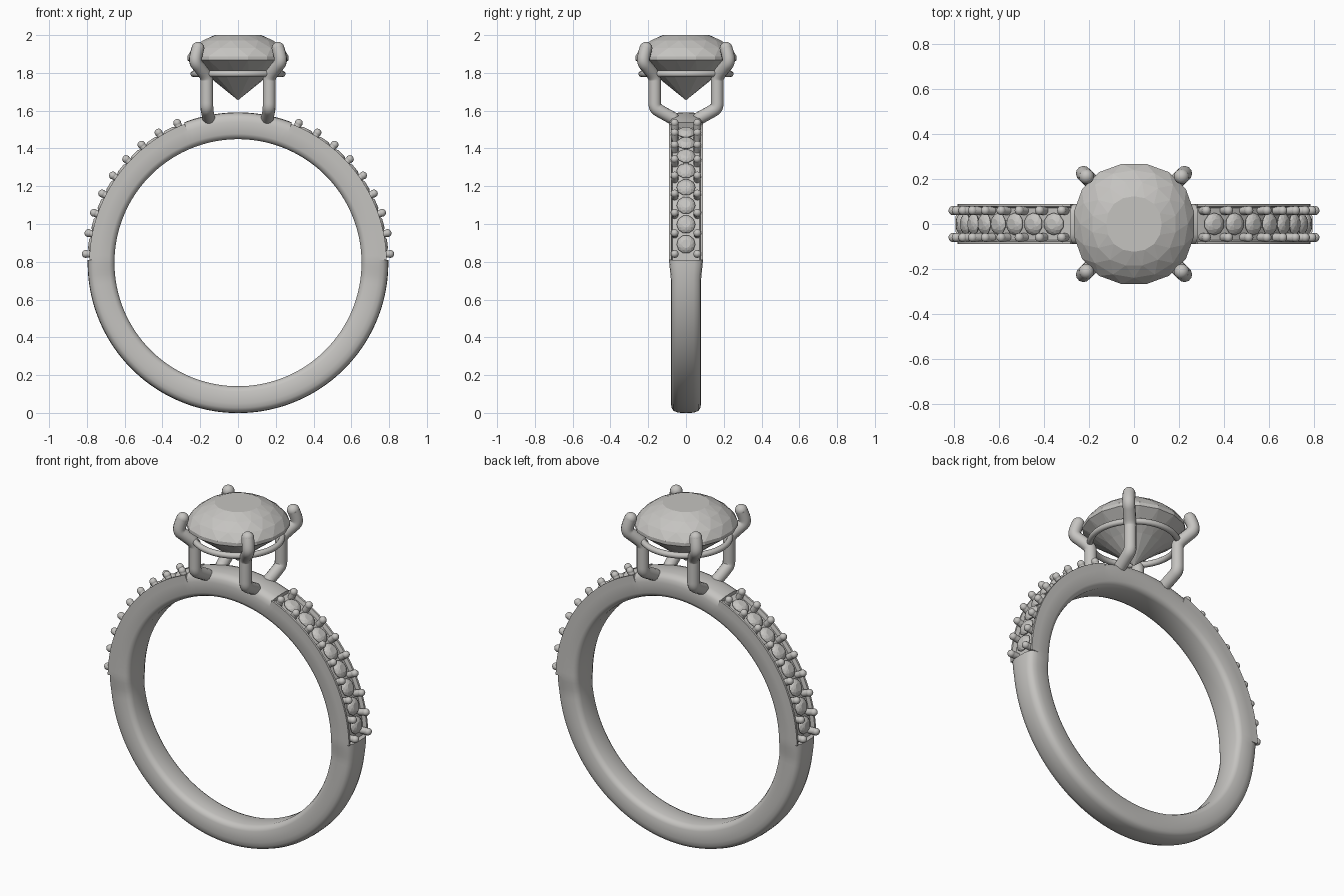
import bpy, bmesh
from math import sin, cos, pi, radians
from mathutils import Matrix, Vector

if "Cube" in bpy.data.objects:
    bpy.data.objects.remove(bpy.data.objects["Cube"])


def material(name, rgb):
    m = bpy.data.materials.new(name)
    m.use_nodes = True
    m.diffuse_color = (*rgb, 1)
    m.node_tree.nodes["Principled BSDF"].inputs["Base Color"].default_value = (*rgb, 1)
    return m


SILVER = material("pale silver", (0.56, 0.55, 0.53))
CENTRE_Z = 0.795


def finish(bm, name, smooth=True):
    bmesh.ops.recalc_face_normals(bm, faces=bm.faces)
    me = bpy.data.meshes.new(name)
    bm.to_mesh(me)
    bm.free()
    ob = bpy.data.objects.new(name, me)
    bpy.context.collection.objects.link(ob)
    me.materials.append(SILVER)
    if smooth:
        bpy.ops.object.select_all(action='DESELECT')
        ob.select_set(True)
        bpy.context.view_layer.objects.active = ob
        bpy.ops.object.shade_smooth_by_angle(angle=radians(40))
    return ob


def radial(theta, y, r):
    return Vector((r * cos(theta), y, CENTRE_Z + r * sin(theta)))


# Band: a cross-section swept round, with a sunken channel on each shoulder
def section(w, channel):
    half = [(0, .654), (w - .03, .654), (w - .01, .663), (w, .682), (w, .745)]
    if channel:
        half += [(w, .787), (.078, .787), (.072, .765), (0, .765)]
    else:
        half += [(w * .95, .768), (w * .82, .785), (w * .5, .794), (0, .796)]
    return half + [(-y, r) for y, r in half[-2:0:-1]]


bm = bmesh.new()
rings = []
for a, b, channel in [(1, 69, True), (69, 111, False), (111, 179, True), (179, 361, False)]:
    steps = round((b - a) / 2)
    for i in range(steps + 1):
        deg = a + (b - a) * i / steps
        drop = max(0, min(1, -sin(radians(deg)) * 8 + .1))
        pts = section(.09 - .01 * drop, channel)
        rings.append([bm.verts.new(radial(radians(deg), y, r)) for y, r in pts])
for k, ring in enumerate(rings):
    nxt = rings[(k + 1) % len(rings)]
    for j in range(len(ring)):
        i = (j + 1) % len(ring)
        bm.faces.new((ring[j], ring[i], nxt[i], nxt[j]))
bmesh.ops.remove_doubles(bm, verts=bm.verts, dist=.00005)
bmesh.ops.dissolve_degenerate(bm, edges=bm.edges, dist=.00005)
finish(bm, "band")


# Faceted stone: staggered rings joined by triangles, table up, girdle at z = 0
def add_stone(bm, matrix, n, squareness=0.0):
    levels = [(.125, .12, 0), (.19, .092, 1), (.243, .052, 0), (.276, .008, 1),
              (.276, -.012, 1), (.15, -.105, 0)]
    loops = []
    for r, z, shift in levels:
        loop = []
        for i in range(n):
            t = 2 * pi * (i + shift / 2) / n
            rr = r * (1 - squareness * cos(4 * t))
            loop.append(bm.verts.new(matrix @ Vector((rr * cos(t), rr * sin(t), z))))
        loops.append(loop)
    bm.faces.new(loops[0])
    for k in range(len(levels) - 1):
        lo, hi = loops[k], loops[k + 1]
        s, s2 = levels[k][2], levels[k + 1][2]
        for i in range(n):
            j = (i + 1) % n
            if s == s2:
                bm.faces.new((lo[i], lo[j], hi[j], hi[i]))
            elif s < s2:
                bm.faces.new((lo[i], lo[j], hi[i]))
                bm.faces.new((lo[j], hi[j], hi[i]))
            else:
                bm.faces.new((lo[i], lo[j], hi[j]))
                bm.faces.new((lo[i], hi[j], hi[i]))
    tip = bm.verts.new(matrix @ Vector((0, 0, -.225)))
    for i in range(n):
        bm.faces.new((loops[-1][i], loops[-1][(i + 1) % n], tip))


bm = bmesh.new()
add_stone(bm, Matrix.Translation((0, 0, 1.88)), 16, .012)
finish(bm, "centre_stone", smooth=False)

# Shoulder stones and the beads that hold them
stones, beads = bmesh.new(), bmesh.new()
STEP = 7.9
for side in (0, 1):
    for i in range(9):
        def angle(deg):
            return radians(180 - deg if side else deg)
        t = angle(3.3 + STEP * i)
        turn = Matrix.Rotation(pi / 2 - t, 4, 'Y')
        for y in (-.06, .06):
            at = Matrix.Translation(radial(t, y, .807)) @ turn
            bmesh.ops.create_uvsphere(beads, u_segments=12, v_segments=8, radius=.021, matrix=at)
            post = Matrix.Translation(radial(t, y, .782)) @ turn
            bmesh.ops.create_cone(beads, segments=12, radius1=.019, radius2=.019,
                                  depth=.05, matrix=post)
        if i < 8:
            t = angle(3.3 + STEP * (i + .5))
            seat = Matrix.Translation(radial(t, 0, .776)) @ Matrix.Rotation(pi / 2 - t, 4, 'Y')
            add_stone(stones, seat @ Matrix.Scale(.18, 4), 10)
finish(stones, "shoulder_stones", smooth=False)
finish(beads, "shoulder_beads")


# Round wires for the setting
def wire(name, points, radius, closed=False):
    cu = bpy.data.curves.new(name, 'CURVE')
    cu.dimensions = '3D'
    cu.bevel_depth = radius
    cu.bevel_resolution = 4
    cu.resolution_u = 6
    cu.use_fill_caps = not closed
    sp = cu.splines.new('NURBS')
    sp.points.add(len(points) - 1)
    for p, co in zip(sp.points, points):
        p.co = (*co, 1)
    sp.order_u = 3
    sp.use_cyclic_u = closed
    sp.use_endpoint_u = not closed
    tmp = bpy.data.objects.new(name + "_path", cu)
    bpy.context.collection.objects.link(tmp)
    bpy.context.view_layer.update()
    me = bpy.data.meshes.new_from_object(tmp.evaluated_get(bpy.context.evaluated_depsgraph_get()))
    bm = bmesh.new()
    bm.from_mesh(me)
    bpy.data.objects.remove(tmp)
    bpy.data.meshes.remove(me)
    if not closed:
        for co in (points[0], points[-1]):
            bmesh.ops.create_uvsphere(bm, u_segments=16, v_segments=10, radius=radius,
                                      matrix=Matrix.Translation(co))
    for f in bm.faces:
        f.material_index = 0
    return finish(bm, name)


# Four claws
for sx, side in ((-1, "right"), (1, "left")):
    for sy, end in ((-1, "front"), (1, "back")):
        path = [(.155, .07, 1.56), (.163, .135, 1.595), (.165, .165, 1.615), (.165, .165, 1.66),
                (.165, .165, 1.74), (.165, .165, 1.78), (.205, .205, 1.83),
                (.226, .226, 1.855), (.224, .224, 1.89), (.212, .212, 1.93)]
        wire(f"{end}_{side}_claw", [(sx * x, sy * y, z) for x, y, z in path], .034)

# Gallery ring under the centre stone
wire("gallery_ring", [(.236 * cos(pi * i / 16), .236 * sin(pi * i / 16), 1.795)
                      for i in range(32)], .017, closed=True)
